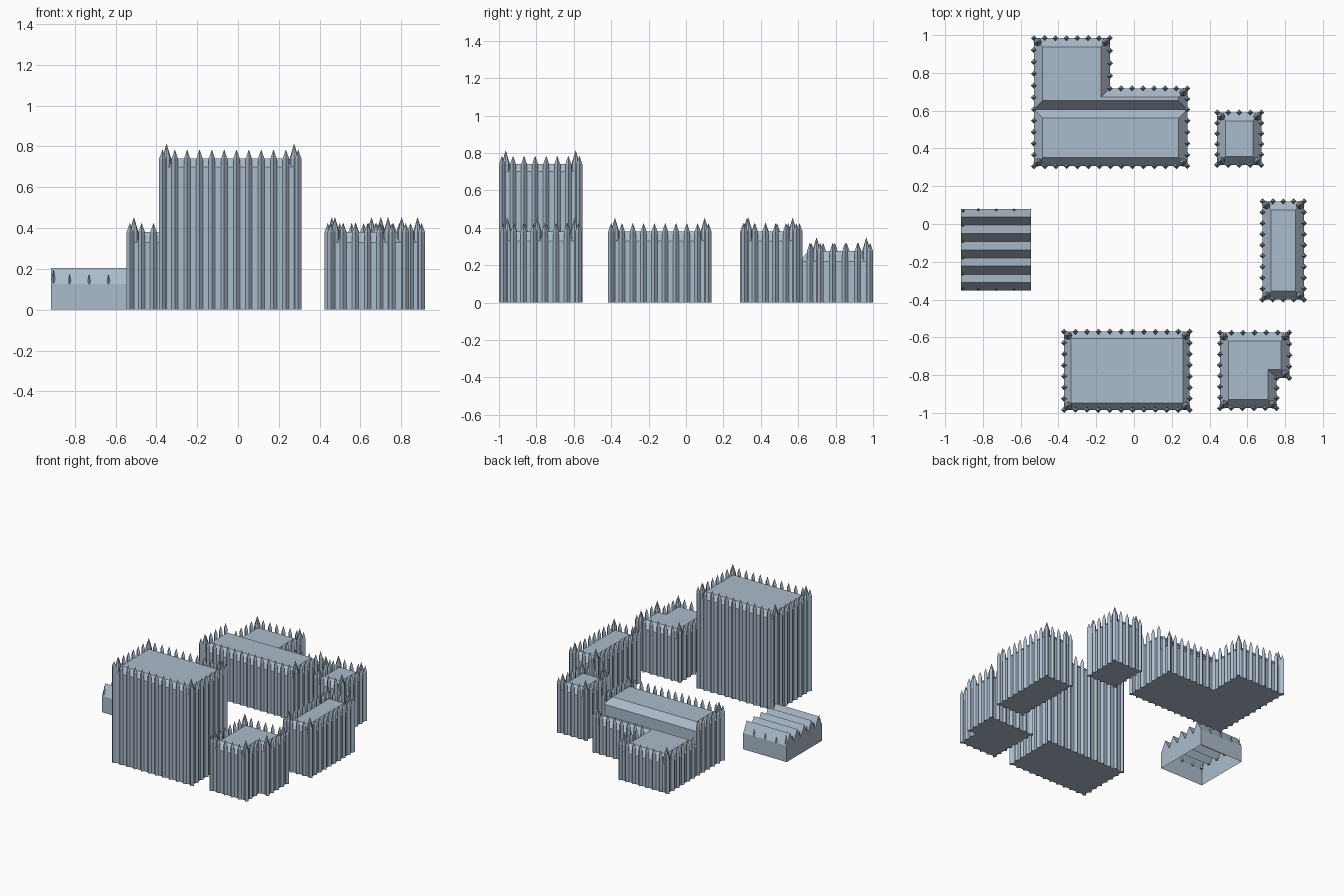
import bpy, bmesh
from mathutils import Vector, Matrix

if "Cube" in bpy.data.objects:
    bpy.data.objects.remove(bpy.data.objects["Cube"], do_unlink=True)

slate = bpy.data.materials.new("pale_slate_blue")
slate.use_nodes = True
SLATE = (0.41, 0.50, 0.60, 1.0)
slate.diffuse_color = SLATE
slate.node_tree.nodes["Principled BSDF"].inputs["Base Color"].default_value = SLATE

SPACING = 0.06


def finish(bm, name):
    mesh = bpy.data.meshes.new(name)
    bm.to_mesh(mesh)
    bm.free()
    mesh.materials.append(slate)
    obj = bpy.data.objects.new(name, mesh)
    bpy.context.collection.objects.link(obj)
    return obj


def stake(bm, x, y, base, shoulder, tip, radius, sides=4):
    """Sharpened post: straight shaft with a pointed head."""
    if shoulder > base:
        bmesh.ops.create_cone(
            bm, cap_ends=True, segments=sides, radius1=radius, radius2=radius,
            depth=shoulder - base,
            matrix=Matrix.Translation((x, y, (base + shoulder) / 2)))
    bmesh.ops.create_cone(
        bm, cap_ends=True, segments=sides, radius1=radius, radius2=0,
        depth=tip - shoulder,
        matrix=Matrix.Translation((x, y, (shoulder + tip) / 2)))


def block(name, outline, eave, top, inset):
    """Walls extruded from a plan, with a hipped edge up to a flat roof."""
    bm = bmesh.new()
    floor = bm.faces.new([bm.verts.new((x, y, 0)) for x, y in outline])
    grown = bmesh.ops.extrude_face_region(bm, geom=[floor], use_keep_orig=True)
    bmesh.ops.translate(bm, vec=(0, 0, eave), verts=[
        v for v in grown["geom"] if isinstance(v, bmesh.types.BMVert)])
    bmesh.ops.recalc_face_normals(bm, faces=bm.faces[:])
    roof = [f for f in bm.faces if f.normal.z > 0.9]
    bmesh.ops.inset_region(bm, faces=roof, thickness=inset, depth=top - eave,
                           use_boundary=True, use_even_offset=True)
    finish(bm, name)


def palisade(name, outline, top, bare=()):
    """Stakes along each wall and a taller post inside each outer corner."""
    bm = bmesh.new()
    count = len(outline)
    pts = [Vector(p) for p in outline]
    for i, a in enumerate(pts):
        b, before = pts[(i + 1) % count], pts[i - 1]
        along, arriving = (b - a).normalized(), (a - before).normalized()
        if i not in bare:
            steps = max(1, round((b - a).length / SPACING))
            for k in range(steps + 1):
                p = a.lerp(b, k / steps)
                stake(bm, p.x, p.y, 0, top, top + 0.045, 0.016)
        convex = arriving.x * along.y - arriving.y * along.x > 0
        if convex and i not in bare and (i - 1) % count not in bare:
            p = a + (along - arriving) * 0.02
            stake(bm, p.x, p.y, 0, top, top + 0.075, 0.022, 8)
    finish(bm, name)


def rect(x0, x1, y0, y1):
    return [(x0, y0), (x1, y0), (x1, y1), (x0, y1)]


# Plans run anticlockwise; "bare" lists wall numbers without stakes
buildings = [
    ("tall_keep", rect(-0.37, 0.295, -0.984, -0.57), 0.70, 0.74, 0.036, ()),
    ("notched_house", [(0.455, -0.975), (0.755, -0.975), (0.755, -0.815),
                       (0.822, -0.815), (0.822, -0.575), (0.455, -0.575)],
     0.33, 0.38, 0.045, ()),
    ("side_house", rect(0.68, 0.90, -0.40, 0.12), 0.33, 0.38, 0.045, ()),
    ("small_house", rect(0.44, 0.674, 0.313, 0.59), 0.33, 0.38, 0.045, ()),
    ("long_hall", rect(-0.53, 0.282, 0.306, 0.607), 0.33, 0.38, 0.046, (2,)),
    ("rear_wing", [(-0.53, 0.607), (0.282, 0.607), (0.282, 0.718),
                   (-0.128, 0.718), (-0.128, 0.984), (-0.53, 0.984)],
     0.22, 0.275, 0.046, (0,)),
]
for name, plan, eave, top, inset, bare in buildings:
    block(name + "_walls", plan, eave, top, inset)
    palisade(name + "_stakes", plan, top, bare)

# Low shed with a sawtooth roof, open underneath
LEFT, RIGHT, FRONT, BACK = -0.916, -0.545, -0.353, 0.08
VALLEY, RIDGE, TEETH = 0.125, 0.205, 5
profile = [(FRONT, 0)]
for k in range(2 * TEETH + 1):
    y = FRONT + (BACK - FRONT) * k / (2 * TEETH)
    profile.append((y, RIDGE if k % 2 else VALLEY))
profile.append((BACK, 0))
bm = bmesh.new()
end = bm.faces.new([bm.verts.new((LEFT, y, z)) for y, z in profile])
grown = bmesh.ops.extrude_face_region(bm, geom=[end], use_keep_orig=True)
bmesh.ops.translate(bm, vec=(RIGHT - LEFT, 0, 0), verts=[
    v for v in grown["geom"] if isinstance(v, bmesh.types.BMVert)])
bmesh.ops.recalc_face_normals(bm, faces=bm.faces[:])
bmesh.ops.delete(bm, geom=[f for f in bm.faces if f.normal.z < -0.9],
                 context="FACES_ONLY")
finish(bm, "sawtooth_shed")

# Small spikes around the shed eaves
bm = bmesh.new()
for x in (-0.825, -0.73, -0.635):
    for y in (FRONT + 0.008, BACK - 0.006):
        stake(bm, x, y, VALLEY, VALLEY, 0.175, 0.01)
for k in range(1, TEETH):
    y = FRONT + (BACK - FRONT) * k / TEETH
    stake(bm, LEFT + 0.01, y, VALLEY, VALLEY, 0.175, 0.01)
for y in (FRONT + 0.012, BACK - 0.012):
    stake(bm, LEFT + 0.012, y, VALLEY, VALLEY, 0.2, 0.012)
finish(bm, "shed_spikes")
